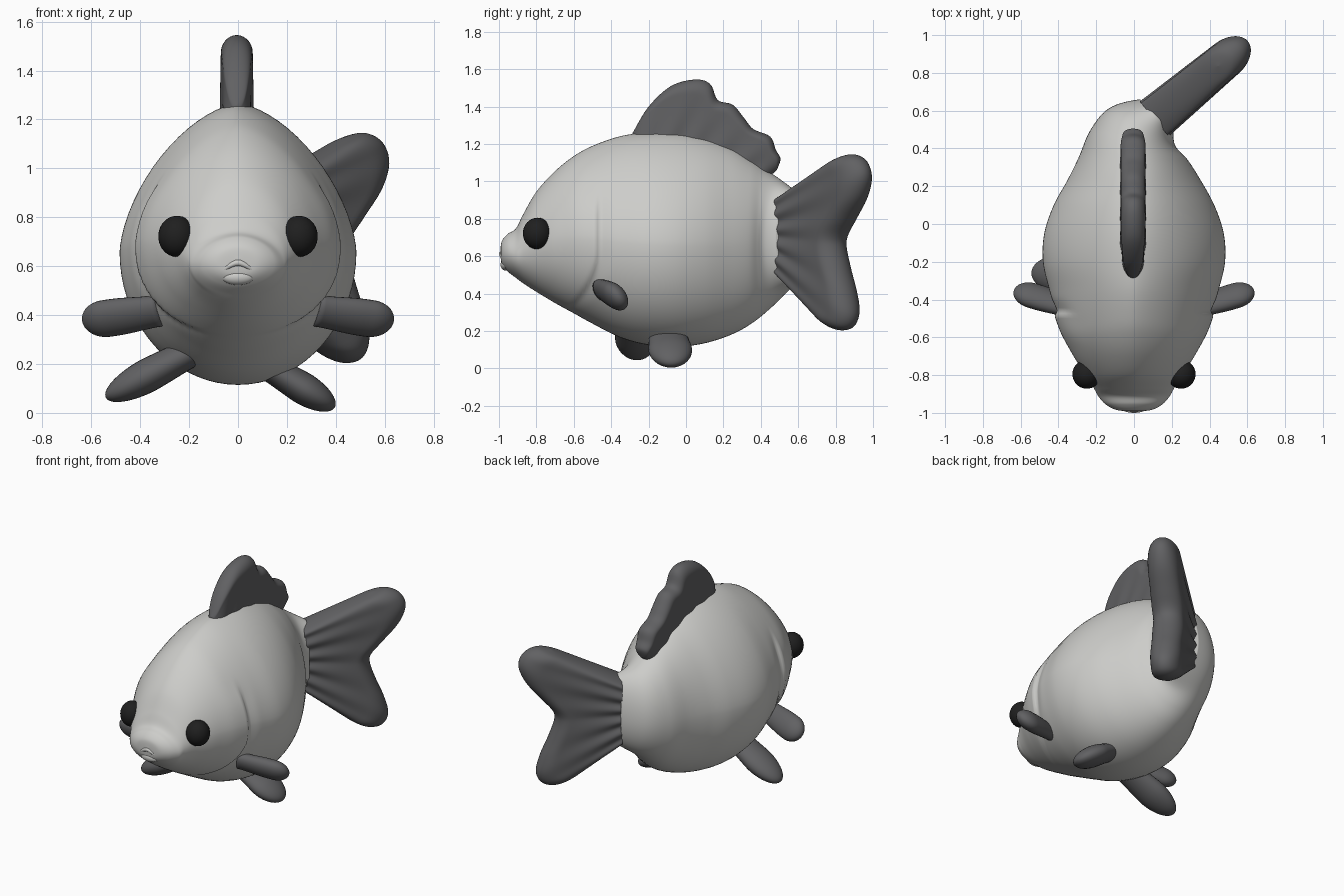
import bpy, bmesh, math
from mathutils import Vector

if "Cube" in bpy.data.objects:
    bpy.data.objects.remove(bpy.data.objects["Cube"])


def material(name, rgb):
    m = bpy.data.materials.new(name)
    m.diffuse_color = (*rgb, 1)
    m.use_nodes = True
    m.node_tree.nodes["Principled BSDF"].inputs["Base Color"].default_value = m.diffuse_color
    return m


LIGHT = material("light grey skin", (0.61, 0.61, 0.59))
DARK = material("dark grey fins", (0.120, 0.120, 0.125))
BLACK = material("black eyes", (0.014, 0.014, 0.014))


def spline(pts, u):
    """Catmull-Rom point at u in 0..1 through tuples of any size."""
    n = len(pts) - 1
    i = min(int(u * n), n - 1)
    t = u * n - i
    a, b, c, d = (pts[min(max(i + k, 0), n)] for k in (-1, 0, 1, 2))
    return [0.5 * (2 * q + (r - p) * t + (2 * p - 5 * q + 4 * r - s) * t * t
                   + (3 * q - p - 3 * r + s) * t ** 3) for p, q, r, s in zip(a, b, c, d)]


def smooth(t):
    t = min(max(t, 0), 1)
    return t * t * (3 - 2 * t)


def rounding(d, w):
    """Quarter-circle rise from 0 at d = 0 to 1 at d = w."""
    return math.sqrt(max(0, 1 - (1 - min(d / w, 1)) ** 2))


def finish(bm, name, mat):
    bmesh.ops.remove_doubles(bm, verts=bm.verts, dist=0.0004)
    bmesh.ops.recalc_face_normals(bm, faces=bm.faces)
    me = bpy.data.meshes.new(name)
    bm.to_mesh(me)
    bm.free()
    me.materials.append(mat)
    me.shade_smooth()
    ob = bpy.data.objects.new(name, me)
    bpy.context.collection.objects.link(ob)
    return ob


def loft(rings, name, mat):
    bm = bmesh.new()
    vs = [[bm.verts.new(p) for p in r] for r in rings]
    n = len(vs[0])
    for a, b in zip(vs, vs[1:]):
        for k in range(n):
            bm.faces.new((a[k], a[(k + 1) % n], b[(k + 1) % n], b[k]))
    bm.faces.new(vs[0])
    bm.faces.new(vs[-1])
    return finish(bm, name, mat)


def ellipsoid(name, centre, radii, mat):
    bm = bmesh.new()
    bmesh.ops.create_uvsphere(bm, u_segments=32, v_segments=20, radius=1)
    for v in bm.verts:
        v.co = Vector(c + r * x for c, r, x in zip(centre, radii, v.co))
    return finish(bm, name, mat)


# Body: sections (centre x, centre y, yaw, top z, bottom z, half width, top roundness)
SECTIONS = [
    (0, -0.992, 0, 0.635, 0.618, 0.008, 2), (0, -0.985, 0, 0.680, 0.560, 0.090, 2),
    (0, -0.955, 0, 0.718, 0.520, 0.150, 1.9), (0, -0.910, 0, 0.748, 0.485, 0.190, 1.8),
    (0, -0.870, 0, 0.825, 0.455, 0.212, 1.8), (0, -0.800, 0, 0.945, 0.410, 0.255, 1.8),
    (0, -0.700, 0, 1.055, 0.350, 0.320, 1.75), (0, -0.600, 0, 1.135, 0.295, 0.372, 1.7),
    (0, -0.500, 0, 1.190, 0.240, 0.404, 1.65), (0, -0.350, 0, 1.242, 0.165, 0.448, 1.6),
    (0, -0.200, 0, 1.262, 0.125, 0.482, 1.6), (0, -0.050, 0, 1.262, 0.115, 0.475, 1.6),
    (0, 0.100, 0, 1.235, 0.135, 0.425, 1.65), (0, 0.240, 0, 1.185, 0.180, 0.348, 1.7),
    (0, 0.350, -3, 1.120, 0.240, 0.288, 1.8), (0.008, 0.440, -14, 1.055, 0.315, 0.245, 1.9),
    (0.045, 0.515, -30, 0.995, 0.400, 0.200, 2), (0.120, 0.572, -45, 0.945, 0.460, 0.125, 2),
]
rings = []
STEPS, SIDES = 170, 72
for i in range(STEPS + 1):
    cx, cy, yaw, top, bot, hw, n = spline(SECTIONS, i / STEPS)
    yaw = math.radians(yaw)
    zc = bot + 0.47 * (top - bot)
    ring = []
    for k in range(SIDES):
        a = 2 * math.pi * k / SIDES
        c, s = math.cos(a), math.sin(a)
        e = 2 / n if s > 0 else 1
        side = math.copysign(abs(c) ** e, c)
        z = zc + (top - zc) * s ** e if s > 0 else zc + (zc - bot) * s
        # gill cover: swells towards its curved rear edge, then a groove
        g = cy - (-0.47 - 1.8 * max(0, 0.62 - z) ** 2)
        swell = 0.012 * smooth((g + 0.2) / 0.18) * (1 - smooth((g + 0.015) / 0.025))
        groove = 0.010 * smooth((g + 0.015) / 0.025) * (1 - smooth(g / 0.09))
        fade = smooth((0.98 - z) / 0.15) * smooth((z - 0.27) / 0.08)
        x = side * (hw + (swell - groove) * fade)
        ring.append((cx + x * math.cos(yaw), cy + x * math.sin(yaw), z))
    rings.append(ring)
loft(rings, "body", LIGHT)

# Lips: frowning upper lip and a small lower lip
LIP = [(-0.085, -0.966, 0.565), (-0.048, -0.981, 0.594), (0, -0.986, 0.614),
       (0.048, -0.981, 0.594), (0.085, -0.966, 0.565)]
tube = []
for i in range(25):
    p = Vector(spline(LIP, i / 24))
    r = 0.003 + 0.011 * math.sin(math.pi * i / 24)
    tube.append([p + Vector((0, math.cos(a), math.sin(a))) * r
                 for a in (2 * math.pi * k / 12 for k in range(12))])
loft(tube, "upper_lip", LIGHT)
ellipsoid("lower_lip", (0, -0.962, 0.555), (0.066, 0.030, 0.032), LIGHT)

# Eyes
for sx, label in ((1, "right"), (-1, "left")):
    ellipsoid(label + "_eye", (sx * 0.250, -0.795, 0.722), (0.076, 0.077, 0.084), BLACK)


def fan_fin(name, base, tip, origin, along, thick, ripple, folds, end_round):
    """Thick fin spanned between a base curve and a tip curve of (distance, z)."""
    d = Vector((*along, 0)).normalized()
    nrm = Vector((d.y, -d.x, 0))
    U, V = 90, 24
    bm = bmesh.new()
    for sgn in (1, -1):
        grid = []
        for i in range(U + 1):
            u = (1 - math.cos(math.pi * i / U)) / 2
            b, t = Vector(spline(base, u)), Vector(spline(tip, u))
            col = []
            for j in range(V + 1):
                v = math.sin(math.pi / 2 * j / V)
                p = b.lerp(t, v)
                h = thick[0] + (thick[1] - thick[0]) * v
                h *= rounding(min(u, 1 - u), end_round) * rounding(1 - v, 0.22)
                h *= 1 - ripple * (1 - v) * (0.5 + 0.5 * math.cos(2 * math.pi * folds * u))
                co = Vector((*origin, 0)) + d * p.x + nrm * (h * sgn)
                co.z = p.y
                col.append(bm.verts.new(co))
            grid.append(col)
        for a, b in zip(grid, grid[1:]):
            for j in range(V):
                bm.faces.new((a[j], b[j], b[j + 1], a[j + 1]))
    return finish(bm, name, DARK)


# Dorsal fin with a scalloped rear edge
fan_fin("dorsal_fin",
        [(-0.29, 1.19), (-0.1, 1.22), (0.1, 1.20), (0.3, 1.11), (0.44, 1.02)],
        [(-0.285, 1.26), (-0.20, 1.40), (-0.08, 1.51), (0.05, 1.545), (0.13, 1.52),
         (0.17, 1.435), (0.25, 1.41), (0.31, 1.34), (0.36, 1.28), (0.45, 1.24),
         (0.48, 1.17), (0.505, 1.12), (0.485, 1.06)],
        (-0.005, 0), (0, 1), (0.070, 0.064), 0.10, 6, 0.25)

# Forked tail fin, swept to one side
fan_fin("tail_fin",
        [(-0.03, 0.93), (-0.03, 0.78), (-0.03, 0.63), (-0.03, 0.48)],
        [(0.41, 1.13), (0.50, 1.145), (0.58, 1.11), (0.615, 1.03), (0.575, 0.92),
         (0.475, 0.80), (0.40, 0.71), (0.39, 0.64), (0.43, 0.52), (0.48, 0.40),
         (0.505, 0.29), (0.47, 0.22), (0.39, 0.205), (0.29, 0.24)],
        (0.13, 0.575), (0.77, 0.64), (0.120, 0.095), 0.13, 6, 0.16)


def paddle(name, start, end, wide_dir, half_wide, half_thick, tip_round):
    """Short rounded fin: elliptical rings from start to end."""
    start, end = Vector(start), Vector(end)
    d = (end - start).normalized()
    thin = d.cross(Vector(wide_dir)).normalized()
    wide = thin.cross(d)
    rings = []
    for i in range(25):
        t = math.sin(math.pi / 2 * i / 24)
        f = max(rounding(1 - t, tip_round), 0.02) * (0.85 + 0.15 * smooth(t / 0.6))
        c = start.lerp(end, t)
        rings.append([c + (wide * math.cos(a) * half_wide + thin * math.sin(a) * half_thick) * f
                      for a in (2 * math.pi * k / 28 for k in range(28))])
    return loft(rings, name, DARK)


# Pectoral fins
for sx, label in ((1, "right"), (-1, "left")):
    paddle(label + "_pectoral_fin", (sx * 0.32, -0.445, 0.418), (sx * 0.635, -0.350, 0.372),
           (0, 0.6, -0.8), 0.084, 0.056, 0.3)

# Pelvic fins, paddling out of step
paddle("right_pelvic_fin", (0.12, -0.10, 0.19), (0.395, -0.07, 0.022), (0, 1, 0), 0.118, 0.066, 0.5)
paddle("left_pelvic_fin", (-0.17, -0.29, 0.26), (-0.54, -0.255, 0.062), (0, 1, 0), 0.108, 0.070, 0.5)
